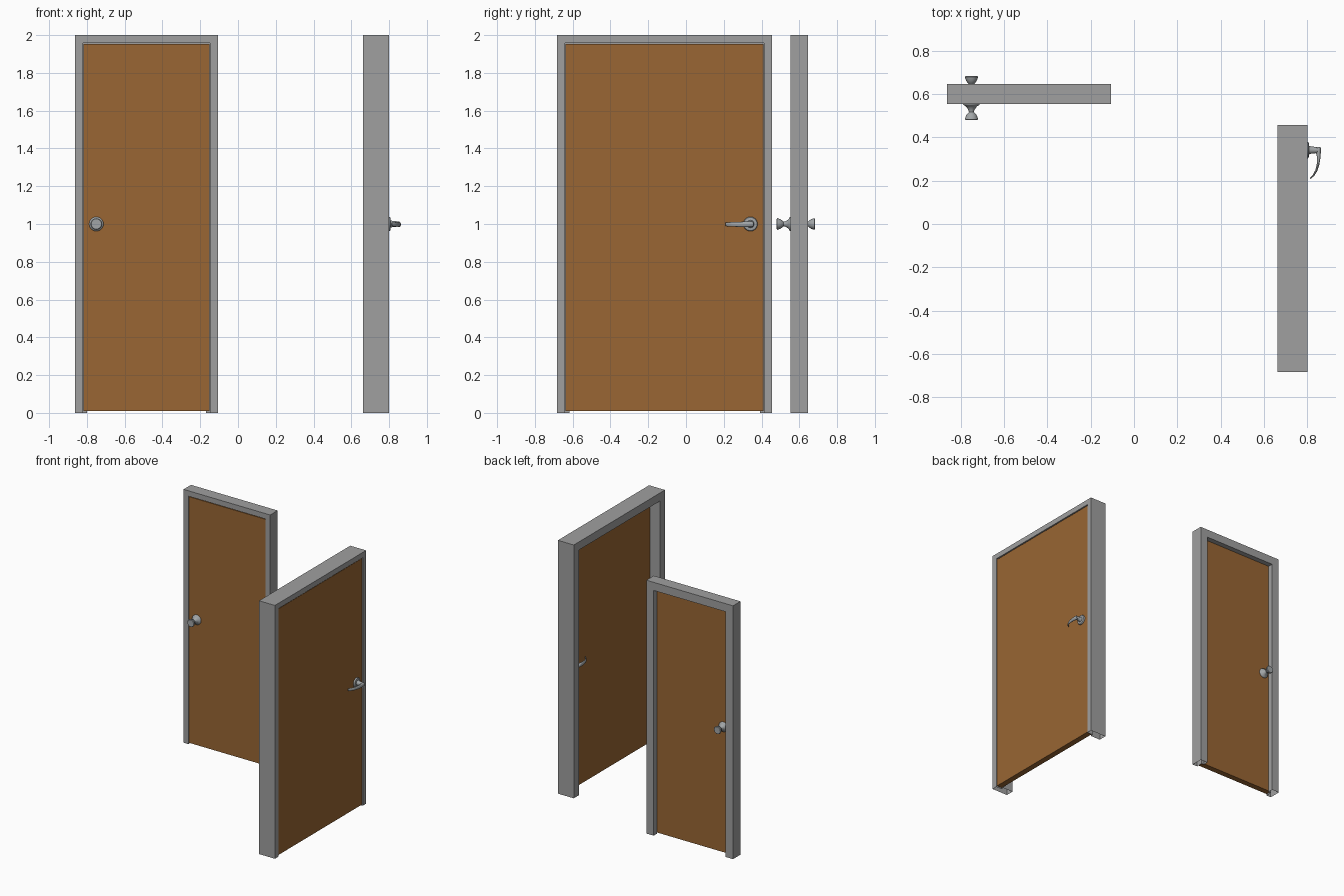
import bpy, bmesh, math
from mathutils import Matrix, Vector

if "Cube" in bpy.data.objects:
    bpy.data.objects.remove(bpy.data.objects["Cube"])


def material(name, rgb):
    m = bpy.data.materials.new(name)
    m.diffuse_color = (*rgb, 1)
    m.use_nodes = True
    m.node_tree.nodes["Principled BSDF"].inputs["Base Color"].default_value = m.diffuse_color
    return m


GREY = material("frame grey", (0.35, 0.35, 0.35))
WOOD = material("wood brown", (0.319, 0.133, 0.033))
METAL = material("handle metal", (0.36, 0.38, 0.39))


# Local door space: x across the door, y from the front face inwards, z up
def make_object(name, bm, mat, matrix, smooth=False):
    bmesh.ops.recalc_face_normals(bm, faces=bm.faces[:])
    me = bpy.data.meshes.new(name)
    bm.to_mesh(me)
    bm.free()
    me.materials.append(mat)
    ob = bpy.data.objects.new(name, me)
    ob.matrix_world = matrix
    bpy.context.collection.objects.link(ob)
    if smooth:
        bpy.ops.object.select_all(action='DESELECT')
        ob.select_set(True)
        bpy.context.view_layer.objects.active = ob
        bpy.ops.object.shade_smooth_by_angle(angle=math.radians(40))
    return ob


def bridge(bm, rings, caps=False):
    """Skin a list of equally sized closed vertex rings."""
    rings = [[bm.verts.new(p) for p in r] for r in rings]
    n = len(rings[0])
    for a, b in zip(rings, rings[1:]):
        for i in range(n):
            j = (i + 1) % n
            bm.faces.new((a[i], a[j], b[j], b[i]))
    if caps:
        bm.faces.new(rings[0])
        bm.faces.new(rings[-1])


RECESS, THICK = 0.005, 0.046     # leaf set-back and thickness
REBATE, STOP = 0.042, 0.064      # frame width beside the leaf and at the stop


def door_frame(name, u0, u1, depth, matrix):
    # L-shaped section swept up, across and down, with open ends at the floor
    step = RECESS + THICK + 0.001
    section = [(0, 0), (REBATE, 0), (REBATE, step), (STOP, step), (STOP, depth), (0, depth)]
    rings = [[(u0 + w, d, 0) for w, d in section],
             [(u0 + w, d, 2 - w) for w, d in section],
             [(u1 - w, d, 2 - w) for w, d in section],
             [(u1 - w, d, 0) for w, d in section]]
    bm = bmesh.new()
    bridge(bm, rings)
    make_object(name, bm, GREY, matrix)


def door_leaf(name, u0, u1, matrix):
    a, b = u0 + REBATE + 0.003, u1 - REBATE - 0.003
    z0, z1 = 0.009, 2 - REBATE - 0.006
    bm = bmesh.new()
    bmesh.ops.create_cube(bm, size=1, matrix=Matrix.Translation(
        ((a + b) / 2, RECESS + THICK / 2, (z0 + z1) / 2)) @ Matrix.Diagonal((b - a, THICK, z1 - z0, 1)))
    make_object(name, bm, WOOD, matrix)


def turned(profile, c, base, side, n=32):
    """Rings of a turned shape standing out of the leaf; profile = (out, radius)."""
    return [[(c + r * math.cos(t), base - side * o, 1 + r * math.sin(t))
             for t in (2 * math.pi * i / n for i in range(n))] for o, r in profile]


KNOB = [(0, .038), (.006, .038), (.010, .035), (.014, .027), (.022, .020), (.034, .013),
        (.042, .012), (.048, .018), (.056, .024), (.066, .028), (.075, .0305),
        (.078, .027), (.0775, .012)]
STEM = [(0, .038), (.007, .038), (.011, .035), (.013, .020), (.02, .017), (.04, .015), (.056, .013)]
# lever stations: out, along, half thickness, half height
LEVER = [(.054, -.014, .010, .012), (.055, -.008, .0125, .015), (.056, .012, .011, .015),
         (.0575, .035, .008, .0145), (.054, .068, .006, .013), (.046, .095, .005, .012),
         (.033, .117, .004, .011), (.018, .131, .003, .009)]


def knob(name, c, base, side, matrix):
    bm = bmesh.new()
    bridge(bm, turned(KNOB, c, base, side), caps=True)
    make_object(name, bm, METAL, matrix, True)


def lever(name, c, base, side, matrix, n=20):
    bm = bmesh.new()
    bridge(bm, turned(STEM, c, base, side), caps=True)
    rings = []
    for i, (o, s, ht, hh) in enumerate(LEVER):
        p, q = LEVER[max(i - 1, 0)], LEVER[min(i + 1, len(LEVER) - 1)]
        t = Vector((q[0] - p[0], q[1] - p[1])).normalized()
        ring = []
        for k in range(n):
            a = 2 * math.pi * k / n
            off = ht * math.cos(a)
            ring.append((c - (s - off * t.x), base - side * (o + off * t.y),
                         0.998 + hh * math.sin(a)))
        rings.append(ring)
    bridge(bm, rings, caps=True)
    make_object(name, bm, METAL, matrix, True)


# Narrow door facing the front; wide door facing right
narrow = Matrix.Translation((0, 0.553, 0))
wide = Matrix.Translation((0.80, 0, 0)) @ Matrix.Rotation(math.pi / 2, 4, 'Z')

door_frame("narrow_door_frame", -0.863, -0.106, 0.093, narrow)
door_leaf("narrow_door_leaf", -0.863, -0.106, narrow)
door_frame("wide_door_frame", -0.682, 0.456, 0.139, wide)
door_leaf("wide_door_leaf", -0.682, 0.456, wide)

# Hardware on both faces of each leaf
for label, base, side in (("front", RECESS, 1), ("back", RECESS + THICK, -1)):
    knob("knob_" + label, -0.75, base, side, narrow)
    lever("lever_handle_" + label, 0.341, base, side, wide)
